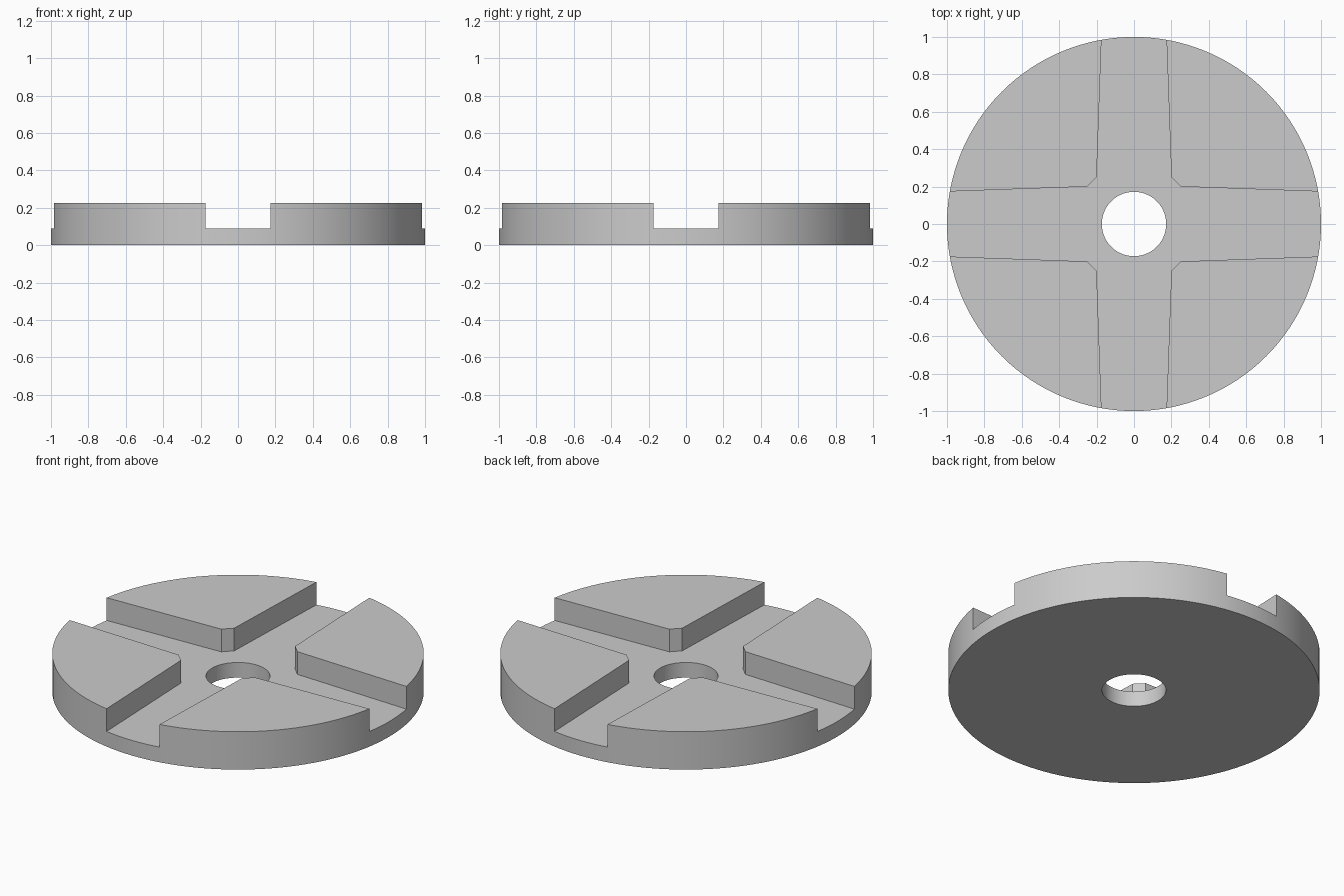
import bpy, bmesh
from math import pi, sin, cos, atan2, radians

if "Cube" in bpy.data.objects:
    bpy.data.objects.remove(bpy.data.objects["Cube"], do_unlink=True)

SEGMENTS = 128
RADIUS, HOLE_RADIUS = 1.0, 0.172
BASE_TOP, PAD_TOP = 0.09, 0.225

grey = bpy.data.materials.new("plain_grey")
grey.use_nodes = True
colour = (0.6, 0.6, 0.6, 1)
grey.diffuse_color = colour
grey.node_tree.nodes["Principled BSDF"].inputs["Base Color"].default_value = colour


def finish(bm, name):
    bmesh.ops.recalc_face_normals(bm, faces=bm.faces)
    mesh = bpy.data.meshes.new(name)
    bm.to_mesh(mesh)
    bm.free()
    mesh.materials.append(grey)
    obj = bpy.data.objects.new(name, mesh)
    bpy.context.collection.objects.link(obj)
    bpy.ops.object.select_all(action="DESELECT")
    obj.select_set(True)
    bpy.context.view_layer.objects.active = obj
    bpy.ops.object.shade_smooth_by_angle(angle=radians(30))
    return obj


# Round base with a centre hole: a rectangular section swept around z
bm = bmesh.new()
section = [(HOLE_RADIUS, 0), (RADIUS, 0), (RADIUS, BASE_TOP), (HOLE_RADIUS, BASE_TOP)]
rings = []
for i in range(SEGMENTS):
    a = 2 * pi * i / SEGMENTS
    rings.append([bm.verts.new((r * cos(a), r * sin(a), z)) for r, z in section])
for i, ring in enumerate(rings):
    after = rings[(i + 1) % SEGMENTS]
    for j in range(4):
        k = (j + 1) % 4
        bm.faces.new((ring[j], after[j], after[k], ring[k]))
finish(bm, "base_disc")

# Raised quarter pads: chamfered inner corner, slightly tapering slots, round rim
rim_angle = atan2(0.174, 0.985)
step = 2 * pi / SEGMENTS
angles = [rim_angle]
angles += [i * step for i in range(SEGMENTS // 4) if rim_angle < i * step < pi / 2 - rim_angle]
angles.append(pi / 2 - rim_angle)
outline = [(0.2, 0.25), (0.25, 0.2)] + [(RADIUS * cos(a), RADIUS * sin(a)) for a in angles]

for n, name in enumerate(("back_left_pad", "back_right_pad", "front_right_pad", "front_left_pad")):
    bm = bmesh.new()
    c, s = round(cos(n * pi / 2)), round(sin(n * pi / 2))
    low, high = [[bm.verts.new((x * c - y * s, x * s + y * c, z)) for x, y in outline]
                 for z in (BASE_TOP, PAD_TOP)]
    bm.faces.new(high)
    for i in range(len(outline)):
        k = (i + 1) % len(outline)
        bm.faces.new((low[i], low[k], high[k], high[i]))
    # The underside stays open because it rests on the base
    bm.normal_update()
    finish(bm, name)
